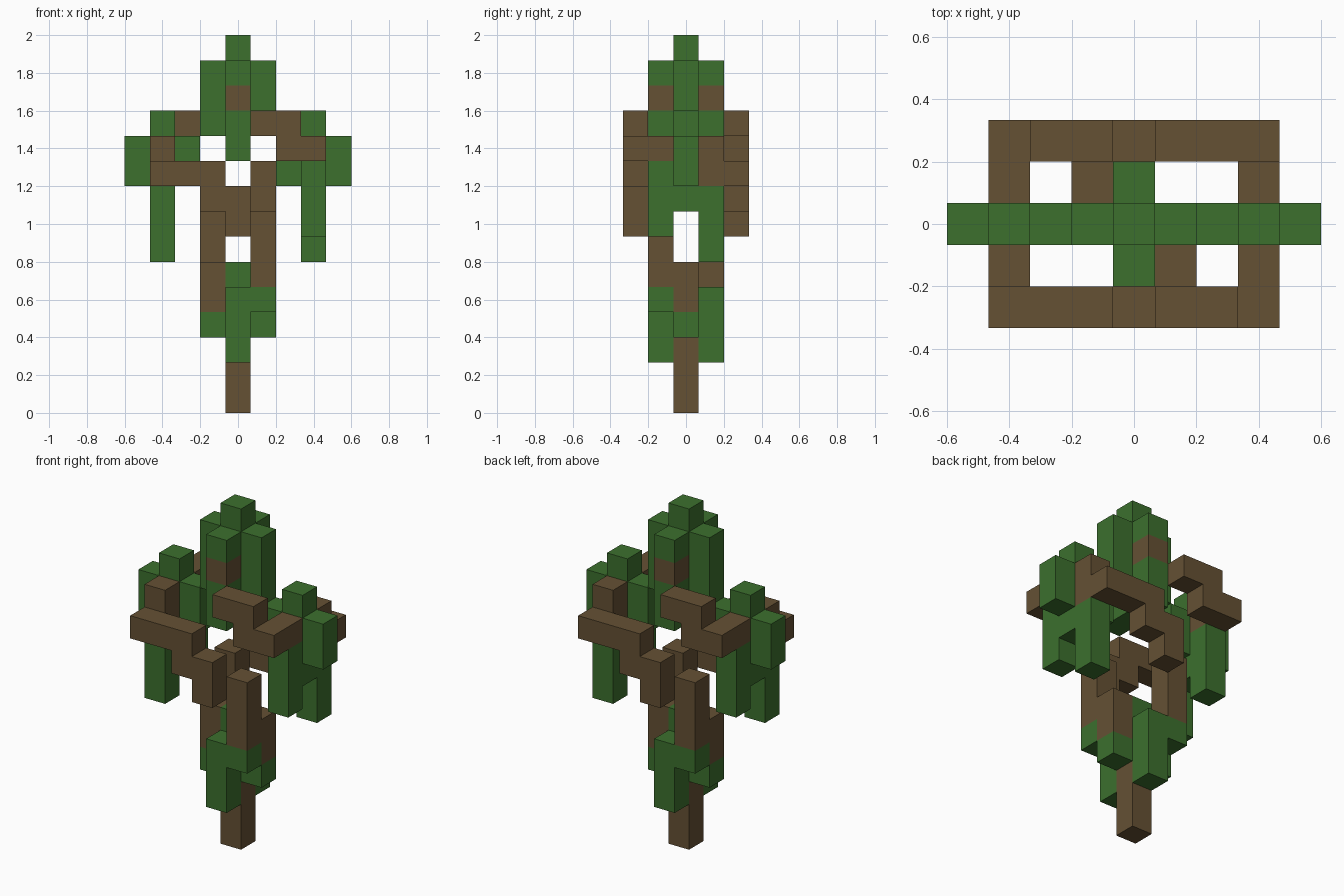
import bpy
import bmesh
from mathutils import Vector

cube = bpy.data.objects.get("Cube")
if cube:
    bpy.data.objects.remove(cube, do_unlink=True)

UNIT = 2 / 15  # edge of one block


def make_material(name, rgb):
    colour = (*rgb, 1.0)
    mat = bpy.data.materials.new(name)
    mat.use_nodes = True
    mat.diffuse_color = colour
    shader = next(n for n in mat.node_tree.nodes if n.type == 'BSDF_PRINCIPLED')
    shader.inputs["Base Color"].default_value = colour
    shader.inputs["Roughness"].default_value = 0.9
    return mat


BARK, LEAF = 0, 1
MATERIALS = [make_material("bark brown", (0.130, 0.082, 0.034)),
             make_material("leaf green", (0.045, 0.162, 0.027))]

blocks = {}  # grid cell -> (part name, colour)


def fill(part, colour, xs, ys, zs):
    """Fill an inclusive range of grid cells; a single number means one cell."""
    def span(v):
        return range(v[0], v[1] + 1) if isinstance(v, tuple) else (v,)
    for x in span(xs):
        for y in span(ys):
            for z in span(zs):
                blocks[x, y, z] = (part, colour)


def turn(v, side):
    """Rotate a cell range half a turn about the trunk axis for the other side."""
    if isinstance(v, tuple):
        return tuple(sorted(side * i for i in v))
    return side * v


# Trunk base and the leafy knot above it
fill("trunk_base", BARK, 0, 0, (0, 2))
fill("lower_leaves", LEAF, 0, 0, (3, 5))

# Crown core
fill("crown", LEAF, 0, 0, (10, 14))

# Everything else occurs twice, half a turn apart
for side, front, hand in ((1, "front", "left"), (-1, "back", "right")):
    def add(part, colour, xs, ys, zs):
        fill(part, colour, turn(xs, side), turn(ys, side), zs)

    # Lower leaves and split trunk
    add("lower_leaves", LEAF, 0, -1, (2, 4))
    add("lower_leaves", LEAF, 1, -1, 4)
    add("lower_leaves", LEAF, 1, 0, 3)
    add(front + "_trunk", BARK, 1, 0, (4, 5))
    add(front + "_trunk", BARK, 1, -1, (5, 7))

    # Crown lobes with a band of bark showing through
    add("crown", LEAF, 1, 0, (11, 13))
    add("crown", LEAF, 0, -1, (10, 13))
    add("crown", BARK, 0, -1, 12)

    # Low branch, stepping up and outwards
    low = front + "_low_branch"
    add(low, BARK, 0, -2, (7, 8))
    add(low, BARK, -1, -2, 8)
    add(low, BARK, (-3, -1), -2, 9)
    add(low, BARK, -3, -1, (9, 10))

    # High branch, stepping down and outwards
    high = front + "_high_branch"
    add(high, BARK, (1, 2), -2, 11)
    add(high, BARK, (2, 3), -2, 10)
    add(high, BARK, 3, -1, 10)

    # Side foliage with two hanging ends
    leaves = hand + "_foliage"
    add(leaves, LEAF, 2, 0, (9, 10))
    add(leaves, LEAF, 3, 0, (8, 11))
    add(leaves, LEAF, 4, 0, (9, 10))
    add(leaves, LEAF, 3, -1, (7, 9))
    add(leaves, LEAF, 3, 1, (6, 8))

AXES = [Vector(a) for a in ((1, 0, 0), (0, 1, 0), (0, 0, 1))]


def build_part(part):
    """Skin the outer faces of one part's cells and merge coplanar ones."""
    bm = bmesh.new()
    for cell, (owner, colour) in blocks.items():
        if owner != part:
            continue
        centre = Vector(cell) + AXES[2] / 2
        for i, axis in enumerate(AXES):
            u, v = AXES[(i + 1) % 3] / 2, AXES[(i + 2) % 3] / 2
            for sign in (1, -1):
                normal = axis * sign
                beside = tuple(int(a + b) for a, b in zip(cell, normal))
                if beside in blocks:
                    continue
                mid, w = centre + normal / 2, v * sign
                ring = (mid - u - w, mid + u - w, mid + u + w, mid - u + w)
                face = bm.faces.new([bm.verts.new(p * UNIT) for p in ring])
                face.material_index = colour
    bmesh.ops.remove_doubles(bm, verts=bm.verts[:], dist=UNIT / 100)
    bmesh.ops.dissolve_limit(bm, angle_limit=0.01, verts=bm.verts[:],
                             edges=bm.edges[:], delimit={'MATERIAL'})
    mesh = bpy.data.meshes.new(part)
    bm.to_mesh(mesh)
    bm.free()
    for mat in MATERIALS:
        mesh.materials.append(mat)
    bpy.context.collection.objects.link(bpy.data.objects.new(part, mesh))


for part in sorted({owner for owner, _ in blocks.values()}):
    build_part(part)
